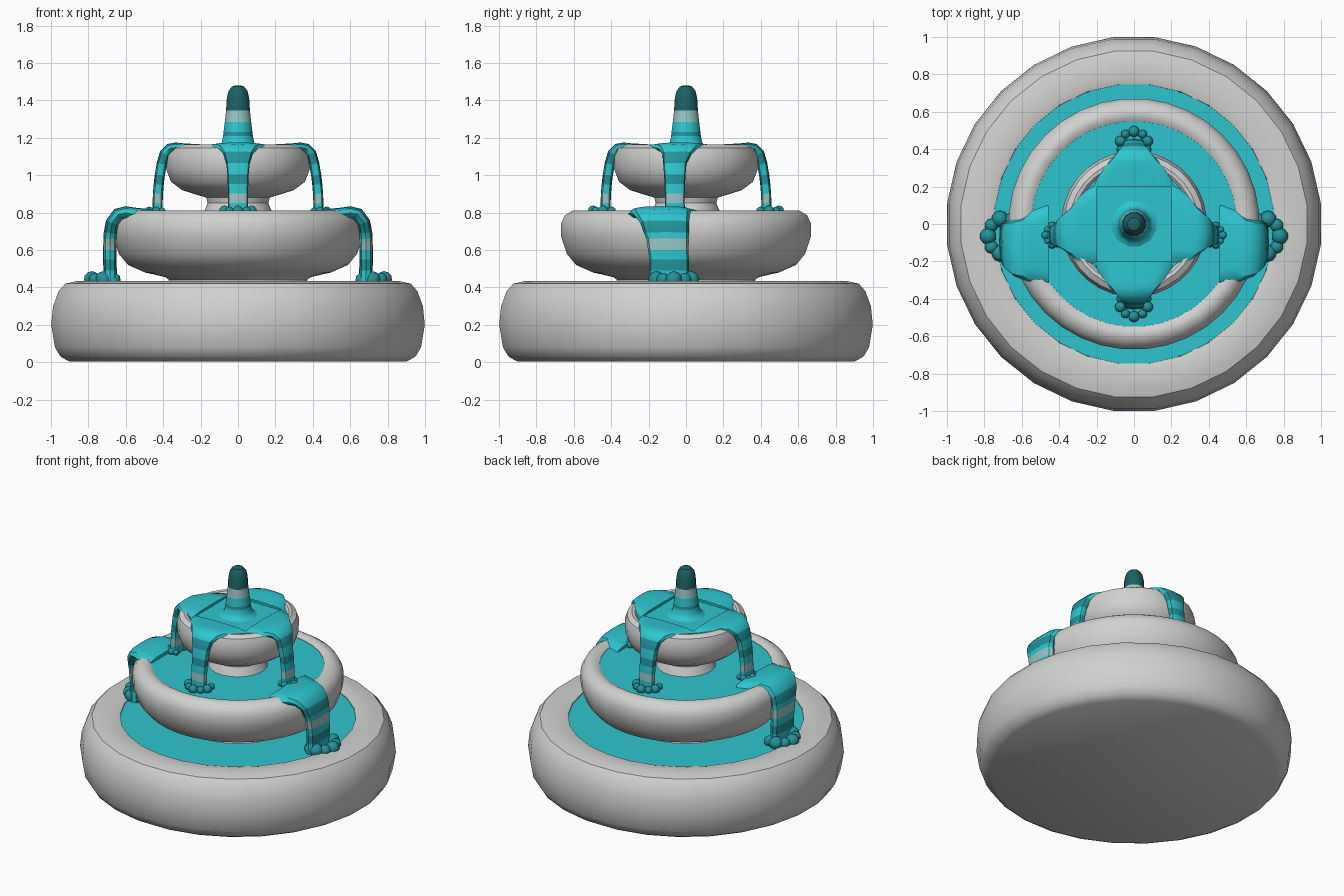
import bpy, bmesh, math
from mathutils import Vector, Matrix

if "Cube" in bpy.data.objects:
    bpy.data.objects.remove(bpy.data.objects["Cube"])

def mat(name, c):
    m = bpy.data.materials.new(name)
    m.diffuse_color = (*c, 1)
    m.use_nodes = True
    m.node_tree.nodes["Principled BSDF"].inputs["Base Color"].default_value = m.diffuse_color
    return m

stone = mat("pale stone", (0.64, 0.64, 0.63))
water = mat("turquoise water", (0.027, 0.56, 0.62))
shade = mat("mid teal water", (0.016, 0.29, 0.32))
deep = mat("deep teal water", (0.012, 0.12, 0.13))
foam_pale = mat("pale foam", (0.32, 0.56, 0.56))

def finish(bm, name, mats, rule=None, angle=35):
    bmesh.ops.recalc_face_normals(bm, faces=bm.faces)
    if rule:
        for f in bm.faces:
            f.material_index = rule(f.calc_center_median())
    me = bpy.data.meshes.new(name)
    bm.to_mesh(me)
    bm.free()
    ob = bpy.data.objects.new(name, me)
    bpy.context.collection.objects.link(ob)
    for m in mats:
        me.materials.append(m)
    bpy.ops.object.select_all(action='DESELECT')
    ob.select_set(True)
    bpy.context.view_layer.objects.active = ob
    bpy.ops.object.shade_smooth_by_angle(angle=math.radians(angle))
    return ob

def loft(bm, rings):
    """Skin closed rings of points and cap both ends."""
    loops = [[bm.verts.new(p) for p in r] for r in rings]
    n = len(loops[0])
    for a, b in zip(loops, loops[1:]):
        for i in range(n):
            j = (i + 1) % n
            bm.faces.new((a[i], a[j], b[j], b[i]))
    bm.faces.new(loops[0])
    bm.faces.new(loops[-1])

def lathe(name, profile, mats, n=28, rule=None):
    bm = bmesh.new()
    rings = [[(r * math.cos((i + .5) * math.tau / n), r * math.sin((i + .5) * math.tau / n), z)
              for i in range(n)] for r, z in profile]
    loft(bm, rings)
    return finish(bm, name, mats, rule)

# Stone basins
lathe("lower_basin", [(0.91, 0.005), (0.955, 0.03), (0.985, 0.08), (1.005, 0.2), (0.995, 0.3),
                      (0.965, 0.38), (0.93, 0.42), (0.87, 0.433), (0.78, 0.433), (0.75, 0.425),
                      (0.745, 0.38)], [stone])
lathe("middle_bowl", [(0.40, 0.40), (0.37, 0.44), (0.39, 0.455), (0.50, 0.48), (0.59, 0.52),
                      (0.64, 0.58), (0.67, 0.67), (0.672, 0.74), (0.65, 0.785), (0.61, 0.81),
                      (0.575, 0.81), (0.55, 0.795), (0.545, 0.74)], [stone], 36)
lathe("upper_bowl", [(0.20, 0.76), (0.18, 0.81), (0.163, 0.85), (0.17, 0.88), (0.22, 0.895),
                     (0.30, 0.92), (0.36, 0.965), (0.385, 1.03), (0.39, 1.10), (0.375, 1.145),
                     (0.345, 1.163), (0.325, 1.16), (0.31, 1.145), (0.305, 1.10)], [stone], 32)

# Water surfaces
for name, r, z in (("lower_water", 0.75, 0.418), ("middle_water", 0.553, 0.792),
                   ("upper_water", 0.312, 1.147)):
    lathe(name, [(r, z - 0.02), (r, z)], [water], 36)

# Central jet, coloured by height
def jet_rule(c):
    return 2 if c.z > 1.345 else 3 if c.z > 1.285 else 1 if 1.21 < c.z < 1.23 else 0

lathe("central_jet", [(0.14, 1.14), (0.105, 1.155), (0.09, 1.175), (0.082, 1.21), (0.08, 1.23),
                      (0.073, 1.285), (0.066, 1.345), (0.062, 1.41), (0.053, 1.45),
                      (0.035, 1.473), (0.012, 1.48)], [water, shade, deep, foam_pale], 12, jet_rule)

# Falling streams: each path row is (outward distance, z, half width, side offset)
def stream(name, path, thick, turn, flip, bands):
    bm = bmesh.new()
    rings = []
    for k, (d, z, w, s) in enumerate(path):
        a, b = path[max(k - 1, 0)], path[min(k + 1, len(path) - 1)]
        t = Vector((b[0] - a[0], 0, b[1] - a[1])).normalized()
        nrm = Vector((-t.z, 0, t.x))
        ring = []
        for i in range(12):
            u = math.tau * i / 12
            cu, su = math.cos(u), math.sin(u)
            across = w * math.copysign(abs(cu) ** 0.7, cu)
            off = thick * math.copysign(abs(su) ** 0.6, su)
            ring.append(Vector((d, s * flip + across, z)) + nrm * off)
        rings.append(ring)
    loft(bm, rings)
    def rule(c):
        for lo, hi, m in bands:
            if lo < c.z < hi:
                return m
        return 0
    for f in bm.faces:
        f.material_index = rule(f.calc_center_median())
    bmesh.ops.transform(bm, matrix=Matrix.Rotation(turn, 4, 'Z'), verts=bm.verts)
    return finish(bm, name, [water, shade, foam_pale], None, 45)

# Foam: a scalloped fan of bubbles where a stream lands
def foam(name, d, z, s, r, depth, width, turn, flip):
    bm = bmesh.new()
    for k in range(7):
        u = math.pi * (k / 6 - 0.5) * 1.25
        p = Vector((d + depth * math.cos(u), s * flip + width * math.sin(u), z))
        rr = r * (1.0 if k % 2 else 0.8)
        bmesh.ops.create_icosphere(bm, subdivisions=2, radius=rr, matrix=Matrix.Translation(p))
    bmesh.ops.transform(bm, matrix=Matrix.Rotation(turn, 4, 'Z'), verts=bm.verts)
    return finish(bm, name, [shade], None, 60)

def upper_path(s):
    return [(0.20, 1.138, 0.22, 0), (0.29, 1.143, 0.19, s * .4), (0.335, 1.148, 0.135, s * .6),
            (0.365, 1.143, 0.105, s * .7), (0.393, 1.115, 0.078, s * .8), (0.408, 1.06, 0.062, s),
            (0.418, 1.0, 0.057, s), (0.424, 0.95, 0.055, s), (0.428, 0.90, 0.053, s),
            (0.43, 0.85, 0.053, s), (0.43, 0.79, 0.055, s)]

lower_path = [(0.46, 0.782, 0.22, -0.11), (0.55, 0.79, 0.19, -0.12), (0.60, 0.798, 0.165, -0.13),
              (0.64, 0.79, 0.15, -0.13), (0.672, 0.745, 0.13, -0.115), (0.682, 0.69, 0.12, -0.105),
              (0.684, 0.66, 0.112, -0.1), (0.685, 0.60, 0.108, -0.095), (0.685, 0.55, 0.106, -0.09),
              (0.684, 0.49, 0.106, -0.09), (0.682, 0.41, 0.108, -0.09)]

upper_bands = [(1.08, 1.12, 1), (0.96, 0.99, 1), (0.87, 0.91, 2)]
lower_bands = [(0.70, 0.75, 1), (0.61, 0.645, 2), (0.50, 0.54, 1)]

for side, turn, flip, s in (("right", 0, 1, -0.06), ("left", math.pi, -1, -0.06),
                            ("back", math.pi / 2, 1, 0), ("front", -math.pi / 2, 1, 0)):
    stream("upper_stream_" + side, upper_path(s), 0.027, turn, flip, upper_bands)
    wide = 0.05 if s else 0.075
    foam("upper_foam_" + side, 0.425, 0.808, s, 0.024 if s else 0.03, 0.05 if s else 0.07,
         wide, turn, flip)
    if s:
        stream("lower_stream_" + side, lower_path, 0.036, turn, flip, lower_bands)
        foam("lower_foam_" + side, 0.695, 0.442, -0.065, 0.045, 0.085, 0.095, turn, flip)
